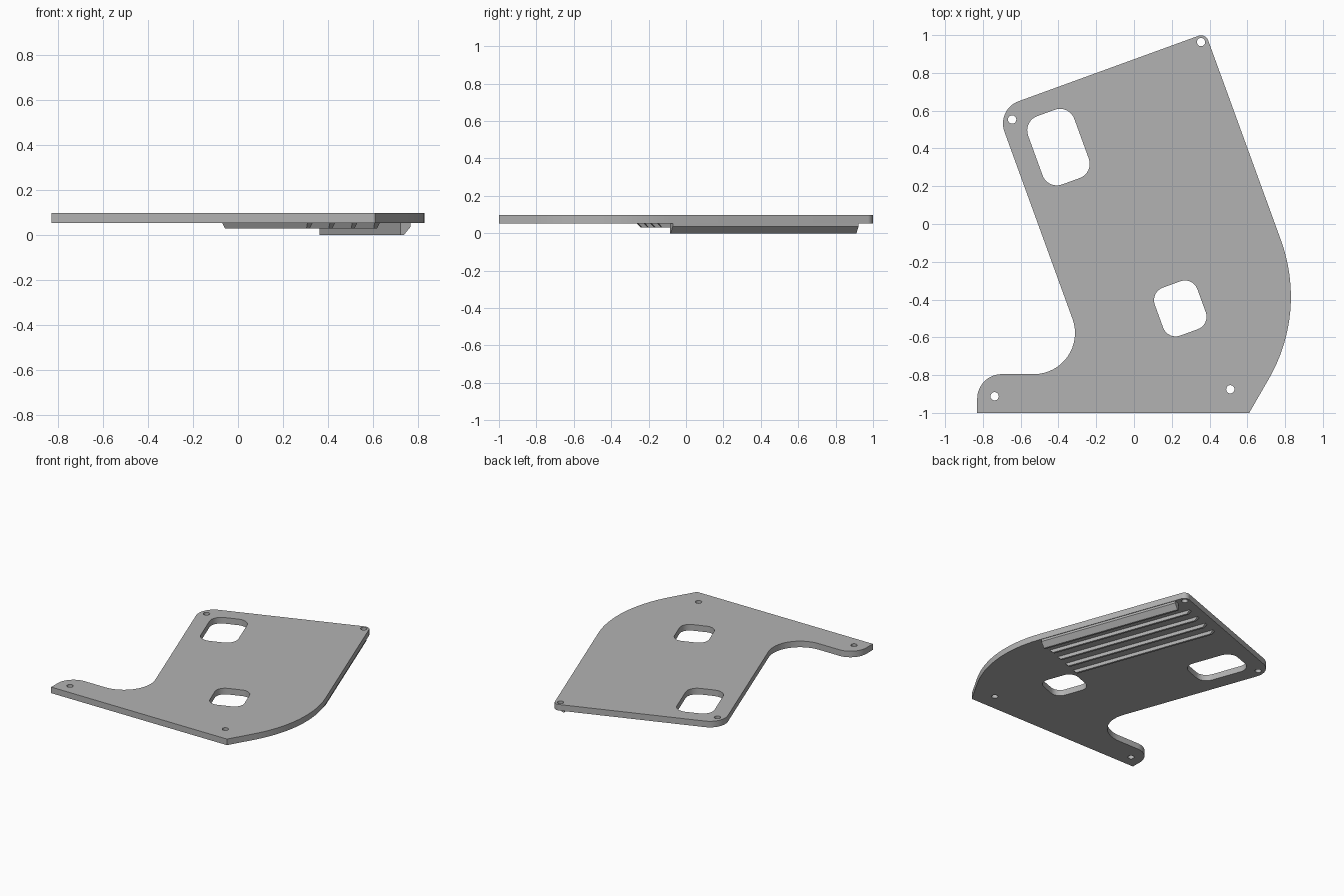
import bpy, bmesh, math
from mathutils import Vector, Matrix

if "Cube" in bpy.data.objects:
    bpy.data.objects.remove(bpy.data.objects["Cube"], do_unlink=True)

TILT = Matrix.Rotation(math.radians(20), 2)   # the panel leans 20 degrees in plan
BOTTOM, TOP, RIB_Z = 0.053, 0.098, 0.03

grey = bpy.data.materials.new("plain grey")
grey.use_nodes = True
grey.diffuse_color = (0.45, 0.45, 0.45, 1)
grey.node_tree.nodes["Principled BSDF"].inputs["Base Color"].default_value = grey.diffuse_color


def rounded(corners, steps=10):
    """Outline of (x, y, radius) corners with true fillet arcs."""
    pts = []
    for i, (x, y, r) in enumerate(corners):
        p = Vector((x, y))
        if r == 0:
            pts.append(p)
            continue
        a = (Vector(corners[i - 1][:2]) - p).normalized()
        b = (Vector(corners[(i + 1) % len(corners)][:2]) - p).normalized()
        half = a.angle(b) / 2
        centre = p + (a + b).normalized() * r / math.sin(half)
        start = p + a * r / math.tan(half) - centre
        end = p + b * r / math.tan(half) - centre
        sweep = -start.angle_signed(end)
        for k in range(steps + 1):
            pts.append(centre + Matrix.Rotation(sweep * k / steps, 2) @ start)
    return pts


def window(x, y, w, h, r):
    out = []
    for sx, sy in ((-1, -1), (1, -1), (1, 1), (-1, 1)):
        c = Vector((x, y)) + TILT @ Vector((sx * w / 2, sy * h / 2))
        out.append((c.x, c.y, r))
    return rounded(out, 8)


def hole(x, y, r=0.022, n=20):
    return [Vector((x + r * math.cos(math.tau * k / n), y + r * math.sin(math.tau * k / n)))
            for k in range(n)]


def finish(obj):
    obj.data.materials.clear()
    obj.data.materials.append(grey)
    bpy.ops.object.select_all(action='DESELECT')
    obj.select_set(True)
    bpy.context.view_layer.objects.active = obj
    bpy.ops.object.shade_smooth_by_angle(angle=math.radians(25))


def plate(name, loops):
    curve = bpy.data.curves.new(name, 'CURVE')
    curve.dimensions = '2D'
    curve.fill_mode = 'BOTH'
    curve.extrude = (TOP - BOTTOM) / 2
    for pts in loops:
        s = curve.splines.new('POLY')
        s.points.add(len(pts) - 1)
        for sp, p in zip(s.points, pts):
            sp.co = (p.x, p.y, 0, 1)
        s.use_cyclic_u = True
    obj = bpy.data.objects.new(name, curve)
    obj.location.z = (TOP + BOTTOM) / 2
    bpy.context.collection.objects.link(obj)
    bpy.ops.object.select_all(action='DESELECT')
    obj.select_set(True)
    bpy.context.view_layer.objects.active = obj
    bpy.ops.object.convert(target='MESH')
    obj = bpy.context.object
    bm = bmesh.new()
    bm.from_mesh(obj.data)
    bmesh.ops.remove_doubles(bm, verts=bm.verts, dist=1e-5)
    bmesh.ops.recalc_face_normals(bm, faces=bm.faces)
    bm.to_mesh(obj.data)
    bm.free()
    finish(obj)


def bar(name, profile, v0, v1, taper=0):
    """Extrude a (u, z) section along the leaning axis, ends sloped by taper."""
    bm = bmesh.new()
    rings = []
    for v, side in ((v0, 1), (v1, -1)):
        ring = []
        for u, z in profile:
            p = TILT @ Vector((u, v + side * taper * max(0, BOTTOM - z)))
            ring.append(bm.verts.new((p.x, p.y, z)))
        rings.append(ring)
        bm.faces.new(ring)
    n = len(profile)
    for i in range(n):
        j = (i + 1) % n
        bm.faces.new((rings[0][i], rings[0][j], rings[1][j], rings[1][i]))
    bmesh.ops.recalc_face_normals(bm, faces=bm.faces)
    mesh = bpy.data.meshes.new(name)
    bm.to_mesh(mesh)
    bm.free()
    obj = bpy.data.objects.new(name, mesh)
    bpy.context.collection.objects.link(obj)
    finish(obj)


# Main panel with two windows and four screw holes
outline = rounded([
    (-0.83, -1, 0), (0.61, -1, 0), (0.917, -0.468, 0.87), (0.379, 1.01, 0.04),
    (-0.729, 0.607, 0.125), (-0.219, -0.795, 0.218), (-0.83, -0.795, 0.13)], 16)
screws = [hole(*c) for c in ((-0.645, 0.553), (0.355, 0.963), (0.51, -0.875), (-0.738, -0.912))]
plate("main_panel", [outline, window(-0.40, 0.407, 0.26, 0.385, 0.08),
                     window(0.245, -0.447, 0.24, 0.27, 0.07)] + screws)

# Edge rail under the long right side, chamfered on its outer lower edge
bar("edge_rail", [(0.65, BOTTOM), (0.65, 0), (0.665, 0), (0.697, 0.037), (0.697, BOTTOM)],
    -0.329, 0.728)

# Four parallel stiffening ribs under the panel
for i in range(4):
    u = 0.212 + 0.106 * i
    bar(f"rib_{i + 1}", [(u - 0.012, BOTTOM), (u - 0.008, RIB_Z), (u + 0.008, RIB_Z), (u + 0.012, BOTTOM)],
        -0.353, 0.753, taper=1)
